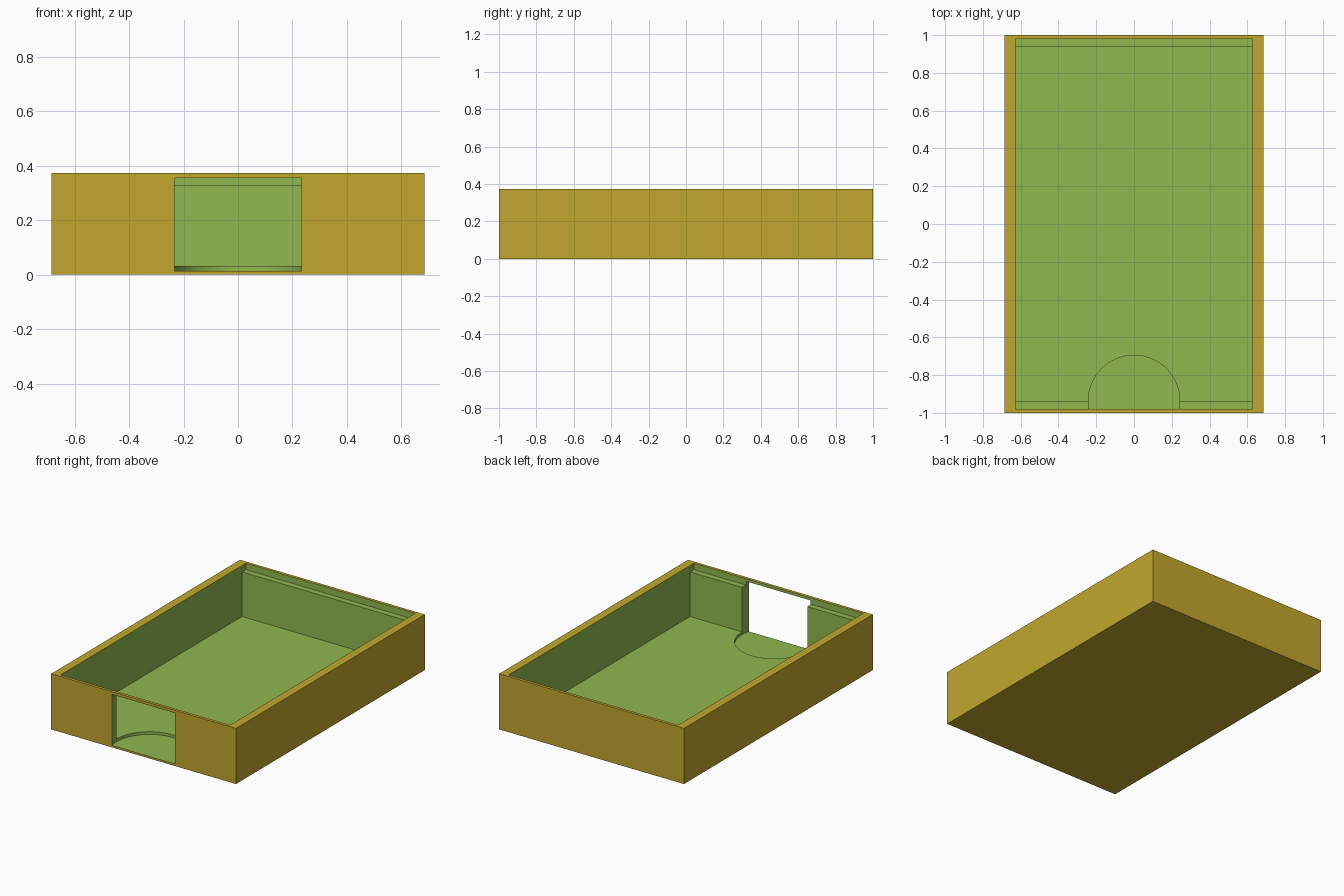
import bpy, bmesh, math
from mathutils import Vector

if "Cube" in bpy.data.objects:
    bpy.data.objects.remove(bpy.data.objects["Cube"])

HX, HY, H = 0.685, 1.0, 0.373          # outer half sizes and height


def material(name, rgb):
    m = bpy.data.materials.new(name)
    m.diffuse_color = (*rgb, 1)
    m.use_nodes = True
    m.node_tree.nodes["Principled BSDF"].inputs["Base Color"].default_value = m.diffuse_color
    return m


def finish(name, bm):
    bmesh.ops.recalc_face_normals(bm, faces=bm.faces)
    me = bpy.data.meshes.new(name)
    bm.to_mesh(me)
    bm.free()
    ob = bpy.data.objects.new(name, me)
    bpy.context.collection.objects.link(ob)
    return ob


def prism(name, points, direction):
    """Extrude a closed outline along a direction."""
    bm = bmesh.new()
    face = bm.faces.new([bm.verts.new(p) for p in points])
    out = bmesh.ops.extrude_face_region(bm, geom=[face])
    verts = [v for v in out["geom"] if isinstance(v, bmesh.types.BMVert)]
    bmesh.ops.translate(bm, verts=verts, vec=Vector(direction))
    return finish(name, bm)


# Outer block
tray = prism("tray", [(-HX, -HY, 0), (HX, -HY, 0), (HX, HY, 0), (-HX, HY, 0)], (0, 0, H))

# Cavity with a stepped ledge at both ends
CX, FLOOR, LEDGE, IN, OUT = 0.628, 0.031, 0.33, 0.94, 0.98
half = [(IN, FLOOR), (IN, LEDGE), (OUT, LEDGE), (OUT, H + 0.1)]
profile = half + [(-y, z) for y, z in reversed(half)]
cavity = prism("cavity_cutter", [(-CX, y, z) for y, z in profile], (2 * CX, 0, 0))

# Round notch through the front wall and into the floor
R, CY, Z0, Z1, N = 0.242, -0.937, 0.013, 0.355, 96
ring = [(R * math.cos(2 * math.pi * i / N), CY + R * math.sin(2 * math.pi * i / N), Z0)
        for i in range(N)]
notch = prism("notch_cutter", ring, (0, 0, Z1 - Z0))

bpy.context.view_layer.objects.active = tray
tray.select_set(True)
for cutter in (cavity, notch):
    mod = tray.modifiers.new(cutter.name, "BOOLEAN")
    mod.operation = "DIFFERENCE"
    mod.solver = "EXACT"
    mod.object = cutter
    bpy.ops.object.modifier_apply(modifier=mod.name)
for cutter in (cavity, notch):
    bpy.data.objects.remove(cutter, do_unlink=True)

# Outer faces are mustard, all cut faces are green
tray.data.materials.clear()
tray.data.materials.append(material("mustard", (0.54, 0.39, 0.027)))
tray.data.materials.append(material("leaf_green", (0.28, 0.48, 0.08)))
for p in tray.data.polygons:
    c = p.center
    pts = [tray.data.vertices[i].co for i in p.vertices]
    outer = (all(abs(abs(v.x) - HX) < 1e-4 for v in pts)
             or all(abs(abs(v.y) - HY) < 1e-4 for v in pts)
             or all(v.z < 1e-4 for v in pts)
             or all(v.z > H - 1e-4 for v in pts))
    p.material_index = 0 if outer else 1

bpy.ops.object.shade_smooth_by_angle(angle=math.radians(30))
